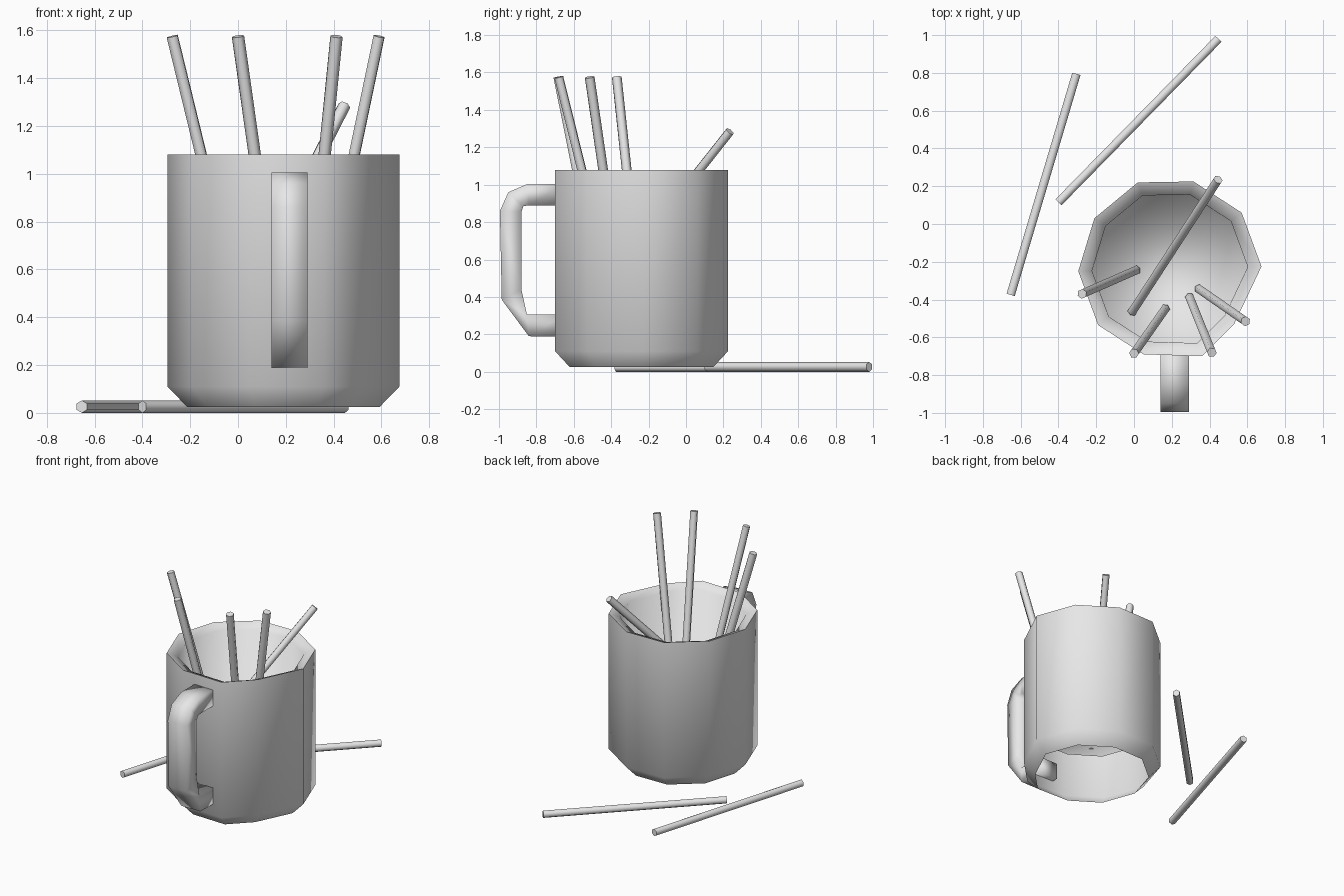
import bpy
import bmesh
from mathutils import Vector

default = bpy.data.objects.get("Cube")
if default:
    bpy.data.objects.remove(default, do_unlink=True)

grey = bpy.data.materials.new("plain_grey")
grey.use_nodes = True
grey.diffuse_color = (0.8, 0.8, 0.8, 1)
grey.node_tree.nodes["Principled BSDF"].inputs["Base Color"].default_value = (0.8, 0.8, 0.8, 1)


def finish(name, bm, angle=None):
    """Turn a bmesh into a smooth shaded object, keeping edges above angle sharp."""
    for face in bm.faces:
        face.smooth = True
    if angle:
        for edge in bm.edges:
            edge.smooth = edge.calc_face_angle(0) < angle
    mesh = bpy.data.meshes.new(name)
    bm.to_mesh(mesh)
    bm.free()
    mesh.materials.append(grey)
    obj = bpy.data.objects.new(name, mesh)
    bpy.context.collection.objects.link(obj)
    return obj


# Slightly uneven ten-sided outline of the mug, around its own axis
CENTRE = Vector((0.19, -0.24, 0))
OUTLINE = [(0.485, 0.015), (0.38, 0.3), (0.125, 0.465), (-0.17, 0.46), (-0.4, 0.27),
           (-0.485, -0.01), (-0.38, -0.295), (-0.14, -0.45), (0.17, -0.46), (0.34, -0.29)]


def loft(name, rings, cap=False, angle=None):
    """Stack scaled copies of the outline, given as (scale, height)."""
    bm = bmesh.new()
    loops = [[bm.verts.new(CENTRE + Vector((x * s, y * s, z))) for x, y in OUTLINE]
             for s, z in rings]
    n = len(OUTLINE)
    for low, high in zip(loops, loops[1:]):
        for i in range(n):
            j = (i + 1) % n
            bm.faces.new((low[i], low[j], high[j], high[i]))
    if cap:
        bm.faces.new(loops[-1])
    return finish(name, bm, angle)


# Outer wall, open underneath, and inner cup with its raised floor
loft("mug_wall", [(0.83, 0.025), (1, 0.11), (1, 1.08)], angle=0.9)
loft("mug_lining", [(1, 1.08), (0.85, 1.05), (0.84, 0.39)], cap=True)

# Handle: a bent strip in side profile, given widths along x
OUTER = [(-0.65, 1.005), (-0.845, 1.005), (-0.95, 0.96), (-0.995, 0.86),
         (-0.985, 0.385), (-0.84, 0.19), (-0.65, 0.187)]
INNER = [(-0.65, 0.89), (-0.84, 0.89), (-0.87, 0.885), (-0.88, 0.855),
         (-0.88, 0.44), (-0.85, 0.305), (-0.65, 0.305)]
bm = bmesh.new()
sections = []
for (yo, zo), (yi, zi) in zip(OUTER, INNER):
    corners = [(0.14, yo, zo), (0.29, yo, zo), (0.29, yi, zi), (0.14, yi, zi)]
    sections.append([bm.verts.new(c) for c in corners])
for a, b in zip(sections, sections[1:]):
    for i in range(4):
        j = (i + 1) % 4
        bm.faces.new((a[i], a[j], b[j], b[i]))
bm.faces.new(sections[0])
bm.faces.new(sections[-1])
bmesh.ops.recalc_face_normals(bm, faces=bm.faces)
finish("mug_handle", bm)


def stick(name, start, end):
    """Six-sided stick between two points."""
    start, end = Vector(start), Vector(end)
    axis = end - start
    bm = bmesh.new()
    bmesh.ops.create_cone(bm, cap_ends=True, segments=6, radius1=0.026,
                          radius2=0.026, depth=axis.length)
    obj = finish(name, bm, angle=1.2)
    obj.location = (start + end) / 2
    obj.rotation_mode = 'QUATERNION'
    obj.rotation_quaternion = axis.to_track_quat('Z', 'Y')


# Sticks standing in the mug
STANDING = [((0.01, -0.245, 0.405), (-0.275, -0.37, 1.575)),
            ((0.165, -0.45, 0.405), (0.0, -0.685, 1.575)),
            ((0.295, -0.39, 0.405), (0.412, -0.68, 1.575)),
            ((0.345, -0.345, 0.405), (0.59, -0.515, 1.575)),
            ((-0.01, -0.465, 0.4), (0.445, 0.235, 1.285))]
for number, (low, high) in enumerate(STANDING, 1):
    stick(f"standing_stick_{number}", low, high)

# Sticks lying on the ground
stick("lying_stick_1", (-0.653, -0.375, 0.026), (-0.305, 0.795, 0.026))
stick("lying_stick_2", (-0.4, 0.115, 0.026), (0.447, 0.98, 0.026))
